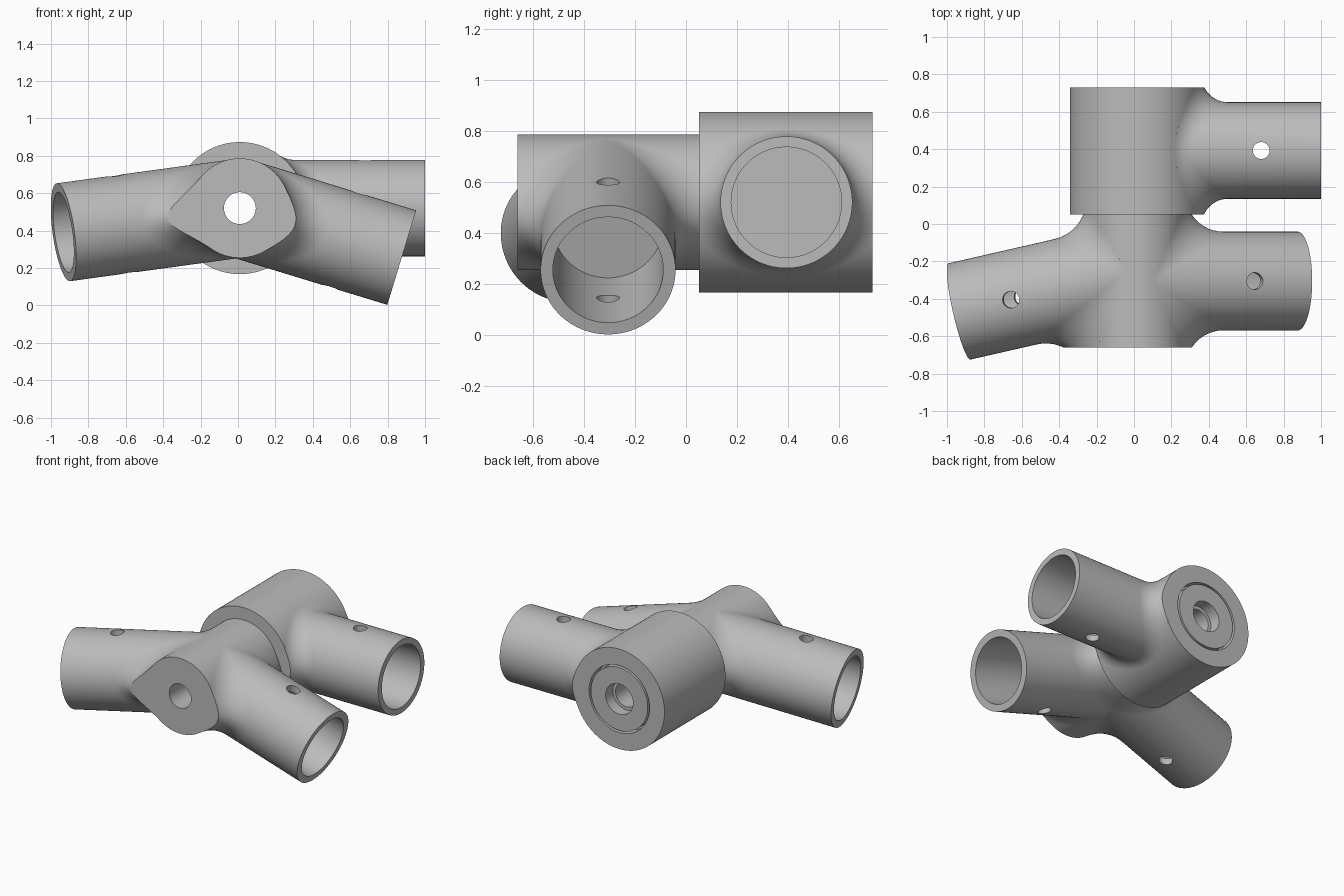
import bpy, bmesh, math
from mathutils import Vector

if "Cube" in bpy.data.objects:
    bpy.data.objects.remove(bpy.data.objects["Cube"])

SEG = 128          # sides of every round part
CX, CZ = 0.01, 0.52  # hub axis, running along y
BORE = 0.216       # inner radius of the sockets

grey = bpy.data.materials.new("plain_grey")
grey.use_nodes = True
grey.diffuse_color = (0.5, 0.5, 0.5, 1)
grey.node_tree.nodes["Principled BSDF"].inputs["Base Color"].default_value = (0.5, 0.5, 0.5, 1)


def make_object(name, bm):
    bmesh.ops.recalc_face_normals(bm, faces=bm.faces)
    mesh = bpy.data.meshes.new(name)
    bm.to_mesh(mesh)
    bm.free()
    mesh.materials.append(grey)
    obj = bpy.data.objects.new(name, mesh)
    bpy.context.collection.objects.link(obj)
    return obj


def activate(obj):
    bpy.ops.object.select_all(action='DESELECT')
    obj.select_set(True)
    bpy.context.view_layer.objects.active = obj


def cut(obj, cutter):
    cutter.hide_render = True
    mod = obj.modifiers.new("cut", 'BOOLEAN')
    mod.operation = 'DIFFERENCE'
    mod.solver = 'EXACT'
    mod.object = cutter
    activate(obj)
    bpy.ops.object.modifier_apply(modifier=mod.name)
    bpy.data.objects.remove(cutter)


def smooth(obj):
    activate(obj)
    bpy.ops.object.shade_smooth_by_angle(angle=math.radians(30))


def bridge(bm, a, b):
    for i in range(SEG):
        j = (i + 1) % SEG
        bm.faces.new((a[i], a[j], b[j], b[i]))


def box(x0, x1, y0, y1):
    bm = bmesh.new()
    bmesh.ops.create_cube(bm, size=1)
    for v in bm.verts:
        v.co = (x0 if v.co.x < 0 else x1, y0 if v.co.y < 0 else y1, v.co.z * 3)
    return make_object("clip_box", bm)


def pin(centre, axis):
    bm = bmesh.new()
    bmesh.ops.create_cone(bm, cap_ends=True, segments=32, radius1=0.045, radius2=0.045, depth=0.8)
    obj = make_object("pin_cutter", bm)
    obj.rotation_mode = 'QUATERNION'
    obj.rotation_quaternion = axis.to_track_quat('Z', 'Y')
    obj.location = centre
    bpy.context.view_layer.update()
    return obj


def hub(name, profile):
    """Turn a closed (radius, y) profile around the hub axis."""
    bm = bmesh.new()
    rings = []
    for r, y in profile:
        rings.append([bm.verts.new((CX + r * math.cos(t), y, CZ + r * math.sin(t)))
                      for t in (math.tau * i / SEG for i in range(SEG))])
    for k, ring in enumerate(rings):
        bridge(bm, ring, rings[(k + 1) % len(rings)])
    smooth(make_object(name, bm))


def socket(name, y, direction, length, r, hub_r, fillet, clips):
    """Open tube that blends into the hub with a rolling-ball fillet."""
    bm = bmesh.new()
    base = Vector((CX, y, CZ))
    d = Vector(direction).normalized()
    side = Vector((0, 0, 1)).cross(d).normalized()
    up = d.cross(side)
    steps = 12
    rings = [[] for _ in range(steps + 5)]
    for i in range(SEG):
        t = math.tau * i / SEG
        e = side * math.cos(t) + up * math.sin(t)
        # ball centre that touches both the tube and the hub
        p = e * (r + fillet)
        a = d.x ** 2 + d.z ** 2
        b = p.x * d.x + p.z * d.z
        c = p.x ** 2 + p.z ** 2 - (hub_r + fillet) ** 2
        s = (-b + math.sqrt(max(b * b - a * c, 0))) / a
        ball = p + d * s
        radial = Vector((ball.x, 0, ball.z)).normalized()
        points = [d * (length - 0.6) + e * BORE, d * length + e * BORE, d * length + e * r]
        for k in range(steps + 1):
            points.append(ball + (-e).slerp(-radial, k / steps, -e) * fillet)
        points.append(radial * hub_r * 0.8 + Vector((0, ball.y, 0)))
        for ring, point in zip(rings, points):
            ring.append(bm.verts.new(base + point))
    for a, b in zip(rings, rings[1:]):
        bridge(bm, a, b)
    bm.faces.new(rings[0])
    tip = bm.verts.new(base + d * 0.15)
    for i in range(SEG):
        bm.faces.new((rings[-1][i], rings[-1][(i + 1) % SEG], tip))
    obj = make_object(name, bm)
    # trim the fillet flush with the hub ends, then drill the cross pin hole
    for clip in clips:
        cut(obj, box(*clip))
    cut(obj, pin(base + d * (length - 0.32), up))
    smooth(obj)


# Stepped hub: narrow front barrel, wide rear barrel, ring groove and counterbore
hub("hub", [(0.085, -0.66), (0.266, -0.66), (0.266, 0.05), (0.353, 0.05),
            (0.353, 0.73), (0.236, 0.73), (0.236, 0.66), (0.222, 0.66),
            (0.222, 0.73), (0.107, 0.73), (0.107, 0.65), (0.085, 0.65)])

# Three sockets
front_clip = (-0.45, 0.45, -1.3, -0.66)
tilt = math.radians(17)
socket("rear_left_socket", 0.393, (1, 0, 0), 0.99, 0.258, 0.353, 0.14,
       [(-1, 1.5, -0.8, 0.05), (-1, 1.5, 0.73, 1.5)])
socket("front_left_socket", -0.305, (math.cos(tilt), 0, -math.sin(tilt)),
       0.905, 0.264, 0.266, 0.22, [front_clip])
socket("front_right_socket", -0.252, (-0.95, -0.217, -0.13),
       0.976, 0.264, 0.266, 0.22, [front_clip])
